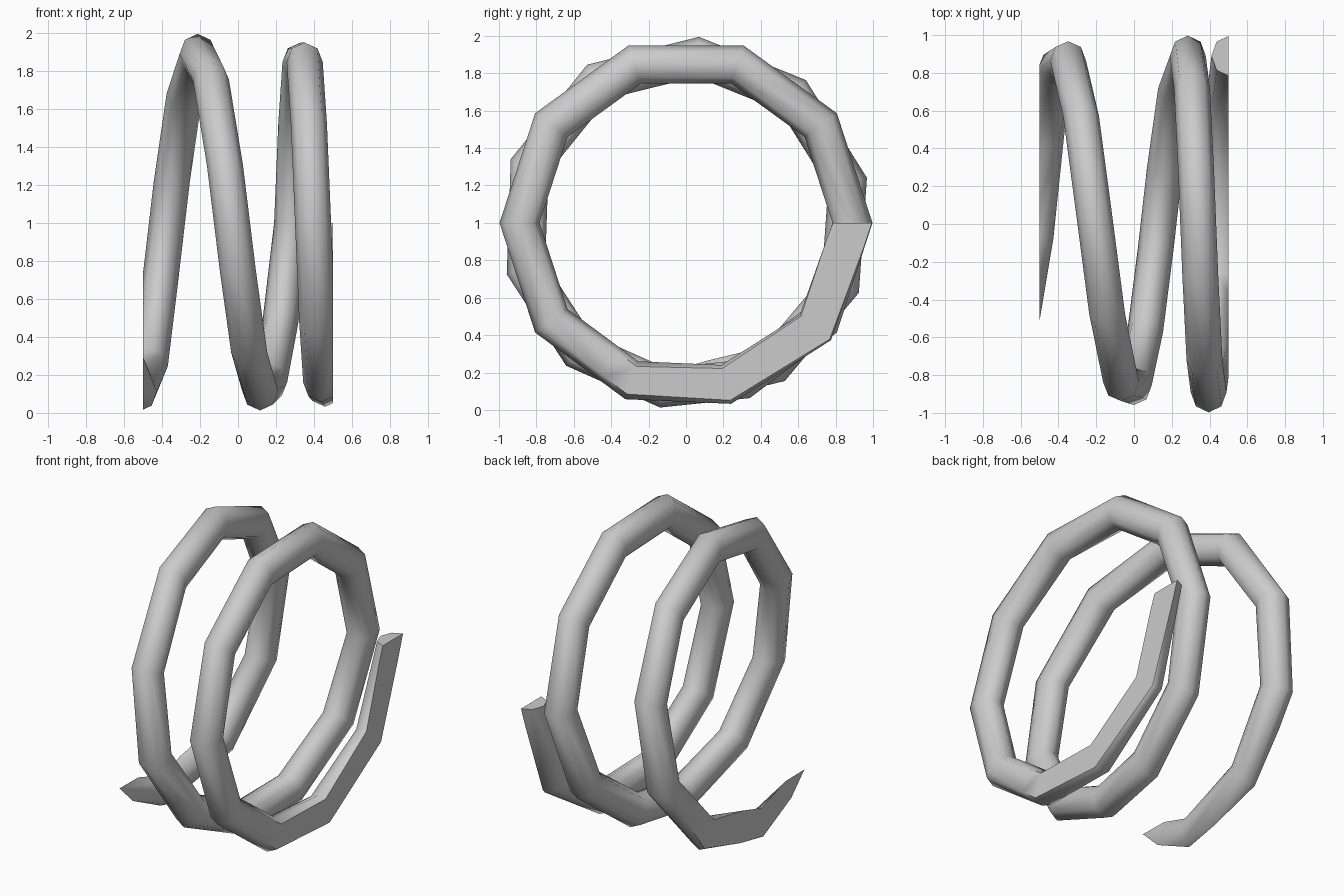
import bpy, bmesh
from math import sin, cos, radians, pi

if "Cube" in bpy.data.objects:
    bpy.data.objects.remove(bpy.data.objects["Cube"])

RADIUS, TUBE_R, TUBE_X, SIDES = 0.89, 0.107, 0.095, 8

# Coil position along x against turn angle (0 = back, 90 = top, 180 = front)
PITCH = [(-130, -0.605), (-90, -0.51), (-13, -0.40), (0, -0.375), (90, -0.205),
         (180, -0.03), (270, 0.13), (360, 0.285), (450, 0.34),
         (540, 0.395), (630, 0.45), (720, 0.505)]
# Angles of the low-poly bends
BENDS = [-130, -95, -58, -22, 14, 50, 86, 122, 160, 196, 230, 262, 290, 324, 360,
         396, 432, 468, 504, 540, 576, 611, 644, 681, 720]


def coil_x(a):
    for (a0, x0), (a1, x1) in zip(PITCH, PITCH[1:]):
        if a <= a1:
            return x0 + (x1 - x0) * (a - a0) / (a1 - a0)
    return PITCH[-1][1]


# Tube rings swept along the coil
bm = bmesh.new()
rings = []
for a in BENDS:
    t = radians(a)
    ring = []
    for i in range(SIDES):
        p = 2 * pi * i / SIDES
        r = RADIUS + TUBE_R * cos(p)
        ring.append(bm.verts.new((coil_x(a) + TUBE_X * sin(p), r * cos(t), 1 + r * sin(t))))
    rings.append(ring)
for r0, r1 in zip(rings, rings[1:]):
    for i in range(SIDES):
        j = (i + 1) % SIDES
        bm.faces.new((r0[i], r0[j], r1[j], r1[i]))
bm.faces.new(rings[0])
bm.faces.new(rings[-1])

# Ground-flat ends at x = -0.5 and x = 0.5
for s in (-1, 1):
    bmesh.ops.bisect_plane(bm, geom=bm.verts[:] + bm.edges[:] + bm.faces[:], dist=1e-5,
                           plane_co=(0.5 * s, 0, 0), plane_no=(s, 0, 0), clear_outer=True)
    bmesh.ops.holes_fill(bm, edges=[e for e in bm.edges if e.is_boundary], sides=0)
bmesh.ops.triangulate(bm, faces=[f for f in bm.faces if len(f.verts) > 6])
bmesh.ops.recalc_face_normals(bm, faces=bm.faces[:])

mesh = bpy.data.meshes.new("coil_spring")
bm.to_mesh(mesh)
bm.free()
spring = bpy.data.objects.new("coil_spring", mesh)
bpy.context.collection.objects.link(spring)
bpy.context.view_layer.objects.active = spring
spring.select_set(True)
bpy.ops.object.shade_smooth_by_angle(angle=radians(50))
